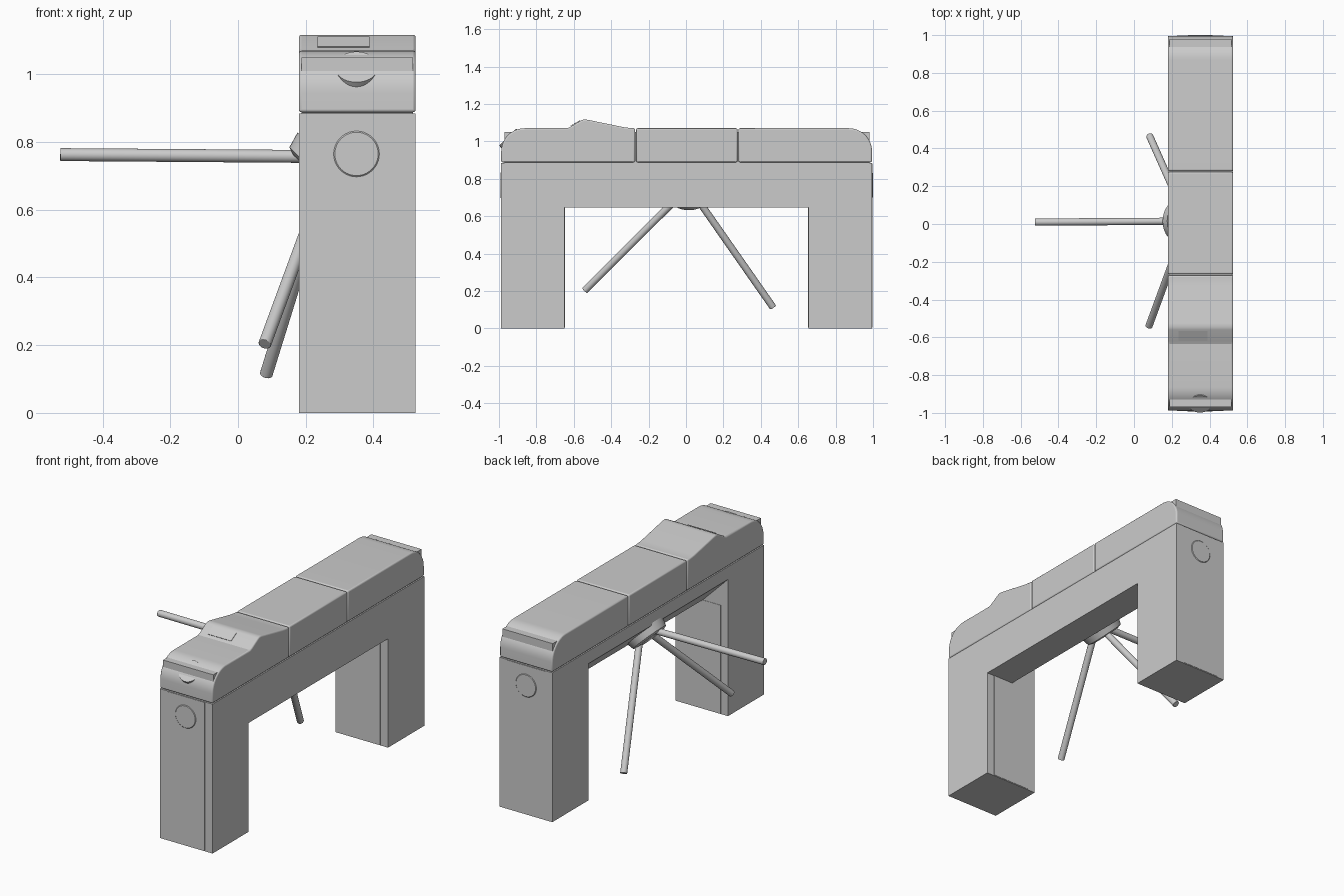
import bpy, bmesh, math
from mathutils import Vector

if "Cube" in bpy.data.objects:
    bpy.data.objects.remove(bpy.data.objects["Cube"])

X0, X1 = 0.18, 0.525      # cabinet sides
BEAM_Z, TOP_Z = 0.645, 0.885


def finish(bm, name, bevel=0.0, smooth=False):
    bmesh.ops.recalc_face_normals(bm, faces=bm.faces)
    me = bpy.data.meshes.new(name)
    bm.to_mesh(me)
    bm.free()
    ob = bpy.data.objects.new(name, me)
    bpy.context.collection.objects.link(ob)
    if bevel:
        m = ob.modifiers.new("edge_round", 'BEVEL')
        m.width, m.segments = bevel, 3
        m.limit_method, m.angle_limit = 'ANGLE', math.radians(40)
    if smooth:
        bpy.ops.object.select_all(action='DESELECT')
        ob.select_set(True)
        bpy.context.view_layer.objects.active = ob
        bpy.ops.object.shade_smooth_by_angle(angle=math.radians(25))
    return ob


def prism(name, pts, step, bevel=0.0, smooth=False):
    """Extrude a closed polygon of 3D points along a vector."""
    bm = bmesh.new()
    face = bm.faces.new([bm.verts.new(p) for p in pts])
    ext = bmesh.ops.extrude_face_region(bm, geom=[face])
    bmesh.ops.translate(bm, vec=step,
                        verts=[v for v in ext['geom'] if isinstance(v, bmesh.types.BMVert)])
    return finish(bm, name, bevel, smooth)


def box(name, x, y, z):
    return prism(name, [(x[0], y[0], z[0]), (x[1], y[0], z[0]),
                        (x[1], y[1], z[0]), (x[0], y[1], z[0])], (0, 0, z[1] - z[0]))


def rod(name, a, b, r1, r2=None, sides=32, bevel=0.0):
    """Cylinder or cone frustum between two points."""
    a, b = Vector(a), Vector(b)
    d = b - a
    bm = bmesh.new()
    bmesh.ops.create_cone(bm, cap_ends=True, segments=sides, radius1=r1,
                          radius2=r1 if r2 is None else r2, depth=d.length)
    ob = finish(bm, name, bevel, True)
    ob.location = (a + b) / 2
    ob.rotation_euler = d.to_track_quat('Z', 'Y').to_euler()
    return ob


# Legs with thin end panels and round lock covers on the outer ends
for side, y0, y1, out in (("front", -0.988, -0.65, -1), ("back", 0.655, 0.995, 1)):
    box(side + "_leg", (X0, X1), (y0, y1), (0, TOP_Z))
    outer, inner = (y0, y1) if out < 0 else (y1, y0)
    for nm, y, s, top in (("outer", outer, out, TOP_Z - 0.003), ("inner", inner, -out, BEAM_Z)):
        box(f"{side}_leg_{nm}_panel", (0.227, 0.475), sorted((y, y + s * 0.002)), (0.004, top))
    rod(side + "_lock_cover", (0.35, outer, 0.765), (0.35, outer + out * 0.005, 0.765),
        0.07, 0.064, 40)

# Beam between the legs, undercut at 45 degrees on the arm side
beam = [(X0, TOP_Z), (X1, TOP_Z), (X1, BEAM_Z), (0.345, BEAM_Z), (X0, 0.81)]
prism("beam", [(x, -0.65, z) for x, z in beam], (0, 1.305, 0))

# Core strip showing as the shadow gap under and between the lids
box("lid_core", (X0 + 0.008, X1 - 0.008), (-0.97, 0.98), (TOP_Z, 1.05))


def arc(cy, cz, r, a0, a1, n=12):
    return [(cy + r * math.cos(math.radians(a0 + (a1 - a0) * i / n)),
             cz + r * math.sin(math.radians(a0 + (a1 - a0) * i / n))) for i in range(n + 1)]


# Three lids: front with raised display hump, flat middle, rounded back
LZ, HZ = 0.888, 1.07
front = [(-0.272, LZ), (-0.988, LZ)] + arc(-0.863, HZ - 0.125, 0.125, 180, 90) + [
    (-0.635, HZ), (-0.62, 1.077), (-0.56, 1.112), (-0.545, 1.117), (-0.525, 1.115),
    (-0.33, 1.075), (-0.29, HZ), (-0.272, HZ)]
middle = [(-0.266, LZ), (-0.266, HZ), (0.275, HZ), (0.275, LZ)]
back = [(0.281, LZ), (0.281, HZ)] + arc(0.87, HZ - 0.125, 0.125, 90, 0) + [(0.995, LZ)]
for name, prof in (("front_lid", front), ("middle_lid", middle), ("back_lid", back)):
    prism(name, [(X0, y, z) for y, z in prof], (X1 - X0, 0, 0), 0.008, True)

# Display plate on the steep face of the hump
prism("display_plate", [(0.235, -0.618, 1.080), (0.388, -0.618, 1.080),
                        (0.388, -0.566, 1.110), (0.235, -0.566, 1.110)],
      (0, -0.0015, 0.0025))

# Card reader disc on the rounded front corner, with a small raised card guide
n = Vector((0, -0.7071, 0.7071))
up = Vector((0, 0.7071, 0.7071))
c = Vector((0.35, -0.953, 1.022))
rod("card_reader", c - n * 0.025, c, 0.066, 0.064, 40)
guide = [(-0.025, 0.03), (0.025, 0.03), (0.035, -0.012), (-0.01, -0.004)]
prism("card_guide", [c + Vector((u, 0, 0)) + up * v for u, v in guide], n * 0.004)
slot = [(-0.03, -0.012), (0.025, -0.012), (0.025, -0.004), (-0.03, -0.004)]
prism("card_slot", [c + Vector((u, 0, 0)) + up * v for u, v in slot], n * 0.008)

# Rotor hub on the undercut, and its three arms
axis = Vector((-0.7071, 0, -0.7071))
base = Vector((0.255, 0.015, 0.735))
rod("hub", base - axis * 0.01, base + axis * 0.038, 0.122, 0.108, 48)
rod("hub_cap", base + axis * 0.038, base + axis * 0.046, 0.108, 0.085, 48)
center = Vector((0.283, 0.015, 0.757))
tips = {"raised_arm": (-0.525, 0.01, 0.763), "front_arm": (0.079, -0.541, 0.203),
        "back_arm": (0.083, 0.465, 0.113)}
for name, tip in tips.items():
    rod(name, center, tip, 0.019, bevel=0.002)
